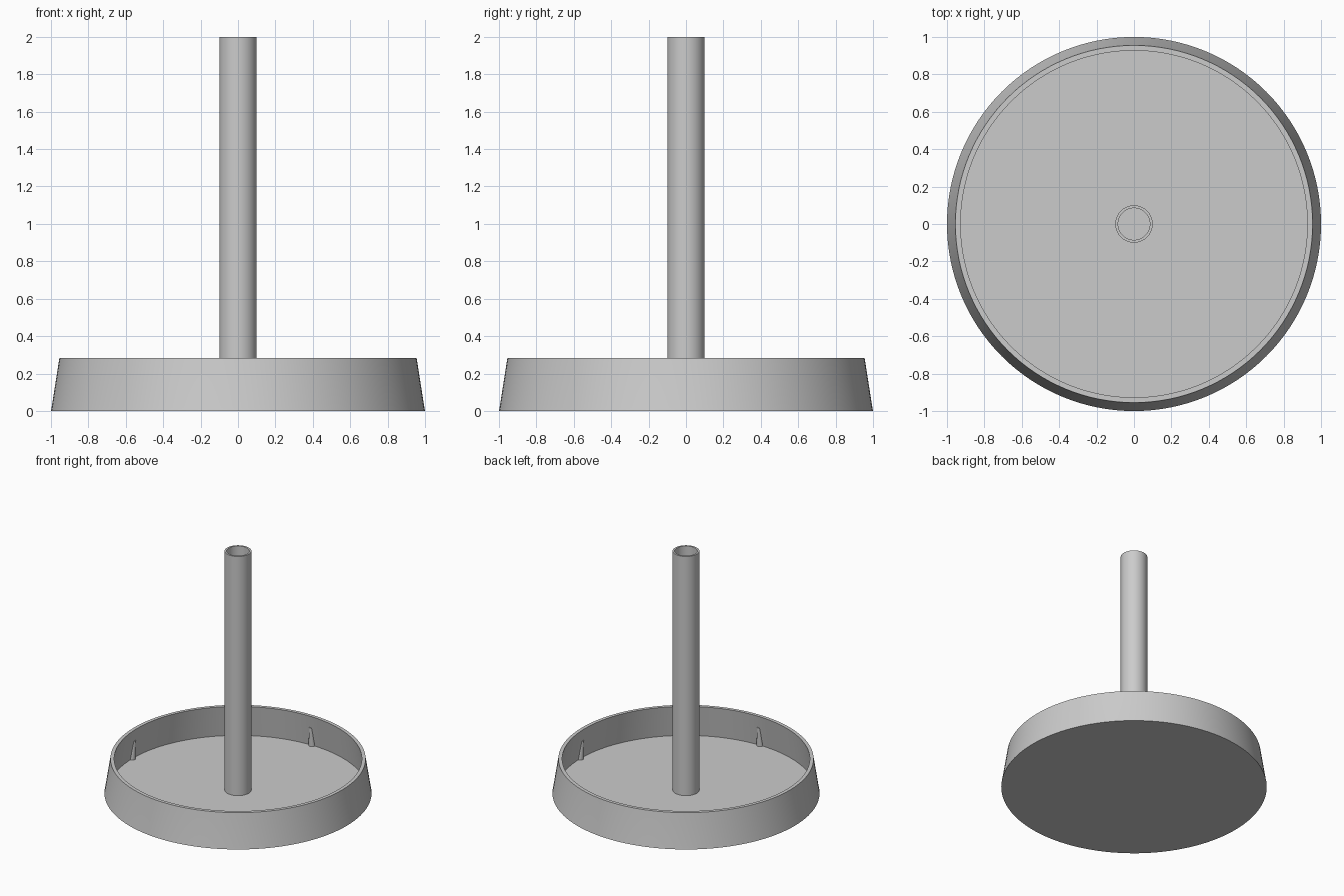
import bpy, bmesh, math
from mathutils import Matrix, Vector

cube = bpy.data.objects.get("Cube")
if cube:
    bpy.data.objects.remove(cube, do_unlink=True)

grey = bpy.data.materials.new("plain_grey")
grey.use_nodes = True
colour = (0.6, 0.6, 0.6, 1)
grey.diffuse_color = colour
grey.node_tree.nodes["Principled BSDF"].inputs["Base Color"].default_value = colour


def finish(name, bm):
    """Turn a bmesh into a smooth-shaded grey object."""
    bmesh.ops.recalc_face_normals(bm, faces=bm.faces)
    mesh = bpy.data.meshes.new(name)
    bm.to_mesh(mesh)
    bm.free()
    mesh.materials.append(grey)
    obj = bpy.data.objects.new(name, mesh)
    bpy.context.collection.objects.link(obj)
    bpy.ops.object.select_all(action="DESELECT")
    bpy.context.view_layer.objects.active = obj
    obj.select_set(True)
    bpy.ops.object.shade_smooth_by_angle(angle=math.radians(30))
    return obj


def lathe(name, profile, steps):
    """Spin a (radius, height) profile around the vertical axis."""
    bm = bmesh.new()
    verts = [bm.verts.new((r, 0, z)) for r, z in profile]
    edges = [bm.edges.new(pair) for pair in zip(verts, verts[1:])]
    bmesh.ops.spin(bm, geom=verts + edges, axis=(0, 0, 1), cent=(0, 0, 0),
                   angle=math.tau, steps=steps)
    bmesh.ops.remove_doubles(bm, verts=bm.verts, dist=0.0001)
    return finish(name, bm)


FLOOR = 0.025
RIM = 0.283

# Shallow tray with a leaning wall
lathe("tray", [(0, 0), (1, 0), (0.997, 0.015), (0.955, RIM), (0.927, RIM),
               (0.967, FLOOR), (0, FLOOR)], 128)

# Hollow central post
lathe("post", [(0.085, FLOOR), (0.1, FLOOR), (0.1, 2), (0.085, 2),
               (0.085, FLOOR)], 64)

# Four tapered pegs leaning along the inside of the wall
for i, side in enumerate(("left", "back", "right", "front")):
    bm = bmesh.new()
    turn = Matrix.Rotation(i * math.pi / 2, 4, "Z")
    bmesh.ops.create_cone(bm, cap_ends=True, segments=24, radius1=0.028,
                          radius2=0.014, depth=0.18,
                          matrix=Matrix.Translation((0.97, 0, 0.091)))
    for v in bm.verts:
        v.co.x -= 0.11 * v.co.z
    bm.transform(turn)
    finish(side + "_peg", bm)
